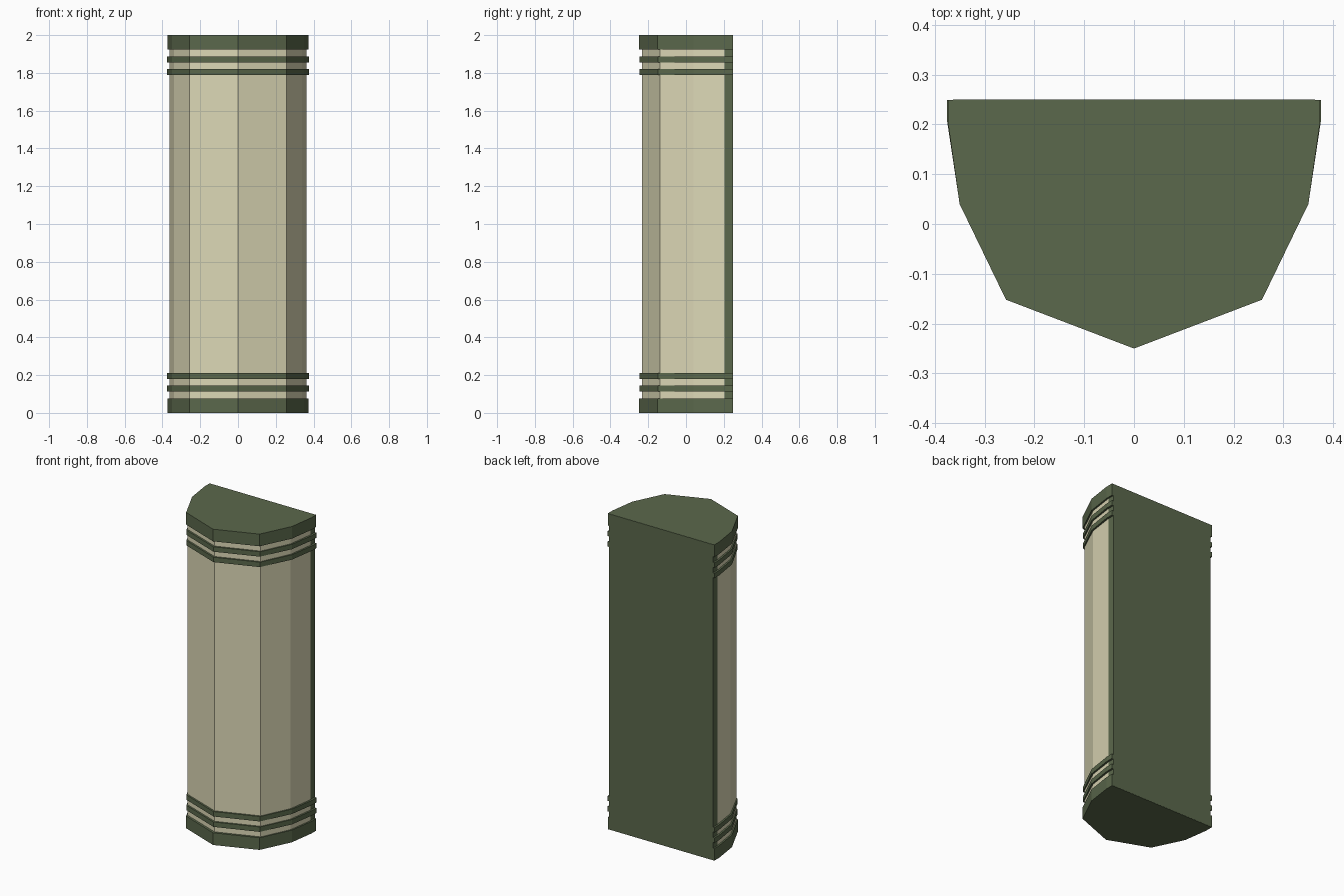
import bpy, bmesh

if "Cube" in bpy.data.objects:
    bpy.data.objects.remove(bpy.data.objects["Cube"])


def material(name, rgb):
    m = bpy.data.materials.new(name)
    m.diffuse_color = (*rgb, 1)
    m.use_nodes = True
    m.node_tree.nodes["Principled BSDF"].inputs["Base Color"].default_value = m.diffuse_color
    return m


green = material("dark_green", (0.105, 0.14, 0.072))
cream = material("cream", (0.72, 0.69, 0.47))


def prism(name, half, z0, z1, mat):
    """Extrude a half outline, mirrored across x, from z0 to z1."""
    outline = half + [(-x, y) for x, y in reversed(half) if x > 0]
    bm = bmesh.new()
    face = bm.faces.new([bm.verts.new((x, y, z0)) for x, y in outline])
    top = bmesh.ops.extrude_face_region(bm, geom=[face])
    verts = [g for g in top["geom"] if isinstance(g, bmesh.types.BMVert)]
    bmesh.ops.translate(bm, verts=verts, vec=(0, 0, z1 - z0))
    bmesh.ops.recalc_face_normals(bm, faces=bm.faces[:])
    me = bpy.data.meshes.new(name)
    bm.to_mesh(me)
    bm.free()
    me.materials.append(mat)
    ob = bpy.data.objects.new(name, me)
    bpy.context.collection.objects.link(ob)
    return ob


# Half outlines, from the front ridge round to the back corner
cap_half = [(0, -0.25), (0.257, -0.152), (0.35, 0.04), (0.373, 0.2), (0.373, 0.249)]
band_half = [(0, -0.246), (0.257, -0.149), (0.35, 0.04), (0.375, 0.205), (0.375, 0.249)]
body_half = [(0, -0.234), (0.256, -0.138), (0.34, 0.04), (0.363, 0.205)]
back_half = [(0.363, 0.205), (0.363, 0.25)]

# Faceted cream body and flat back panel
prism("body", body_half, 0.04, 1.96, cream)
prism("back_panel", back_half, 0.001, 1.999, green)

# Caps and thin bands, repeated at both ends
for part, half, lo, hi in (("cap", cap_half, 0, 0.077),
                           ("outer_band", band_half, 0.113, 0.144),
                           ("inner_band", band_half, 0.179, 0.21)):
    prism("bottom_" + part, half, lo, hi, green)
    prism("top_" + part, half, 2 - hi, 2 - lo, green)
